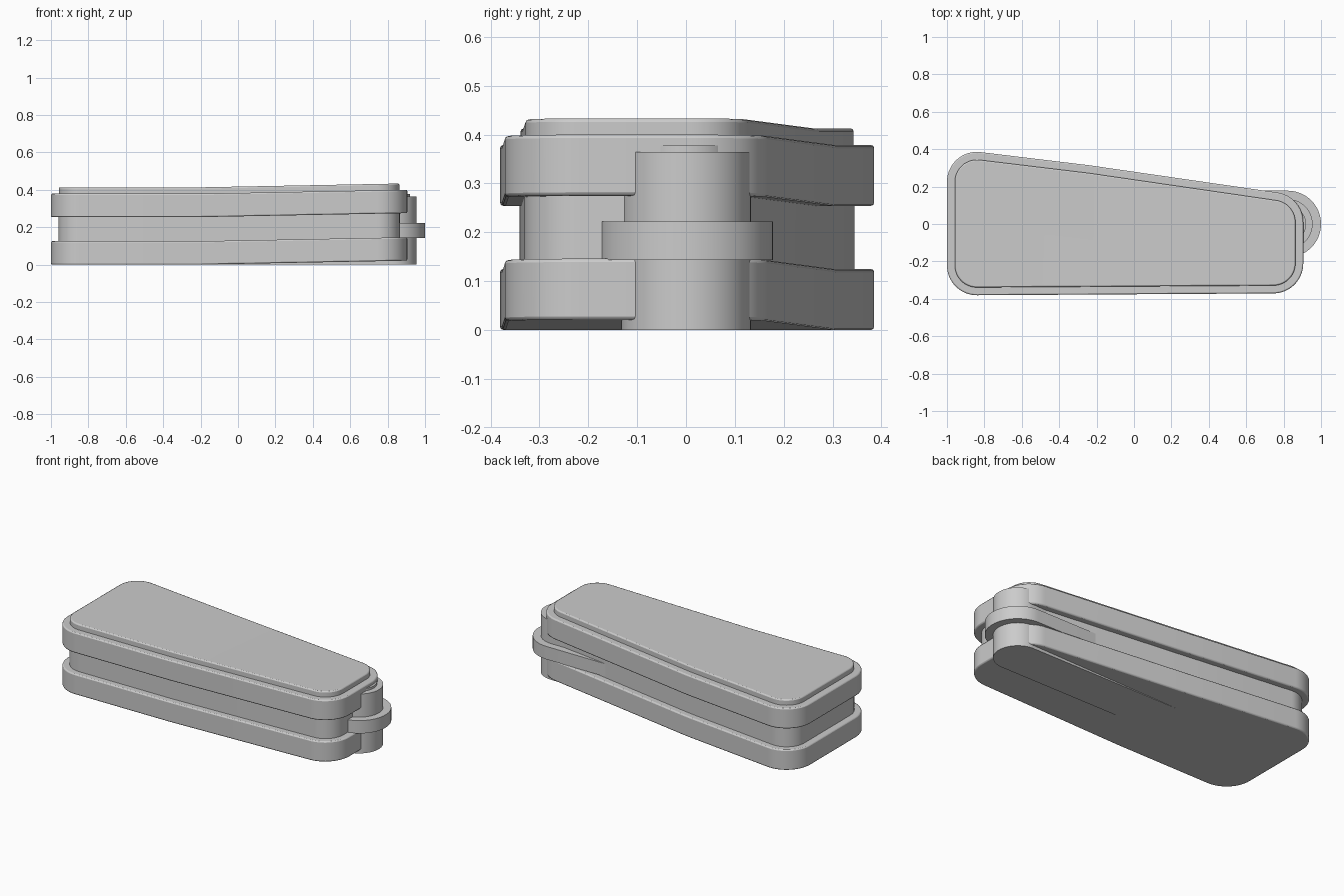
import bpy, bmesh
from math import sin, cos, pi, atan2
from mathutils import Vector

if "Cube" in bpy.data.objects:
    bpy.data.objects.remove(bpy.data.objects["Cube"])

BEND_X = -0.2            # body tilts up slightly beyond this line
RISE = 0.021 / 1.1


def plan(inset):
    """Tapered, rounded plan outline, inset by a given amount."""
    r = 0.16
    corners = [Vector(p) for p in ((-1, -0.382), (0.905, -0.37), (0.905, 0.148),
                                   (-0.24, 0.314), (-1, 0.406))]
    pts = []
    for i, p in enumerate(corners):
        if i == 3:                       # gentle kink on the back edge
            pts.append((p.x, p.y - inset))
            continue
        a = (p - corners[i - 1]).normalized()
        b = (corners[(i + 1) % 5] - p).normalized()
        na, nb = Vector((a.y, -a.x)), Vector((b.y, -b.x))
        centre = p - (na + nb) * (r / (1 + na.dot(nb)))
        t0, t1 = atan2(na.y, na.x), atan2(nb.y, nb.x)
        if t1 < t0:
            t1 += 2 * pi
        for k in range(17):
            t = t0 + (t1 - t0) * k / 16
            pts.append((centre.x + (r - inset) * cos(t),
                        centre.y + (r - inset) * sin(t)))
    return pts


def capsule(radius, cx=0.822, tail=-0.2):
    """Long slot outline rounded at both ends."""
    n = 32
    right = [(cx + radius * cos(t), radius * sin(t))
             for t in (-pi / 2 + pi * k / n for k in range(n + 1))]
    left = [(tail + radius * cos(t), radius * sin(t))
            for t in (pi / 2 + pi * k / n for k in range(n + 1))]
    return right + left


def slab(name, outline, z0, z1, bend=True, bevel=0.007):
    """Extrude an outline between two heights, optionally following the tilt."""
    bm = bmesh.new()
    face = bm.faces.new([bm.verts.new((x, y, z0)) for x, y in outline])
    ext = bmesh.ops.extrude_face_region(bm, geom=[face])
    for v in ext["geom"]:
        if isinstance(v, bmesh.types.BMVert):
            v.co.z = z1
    if bend:
        geom = bm.verts[:] + bm.edges[:] + bm.faces[:]
        bmesh.ops.bisect_plane(bm, geom=geom, plane_co=(BEND_X, 0, 0), plane_no=(1, 0, 0))
        for v in bm.verts:
            v.co.z += max(0, v.co.x - BEND_X) * RISE
    bmesh.ops.recalc_face_normals(bm, faces=bm.faces[:])
    mesh = bpy.data.meshes.new(name)
    bm.to_mesh(mesh)
    bm.free()
    ob = bpy.data.objects.new(name, mesh)
    bpy.context.collection.objects.link(ob)
    if bevel:
        mod = ob.modifiers.new("edge_bevel", "BEVEL")
        mod.width, mod.segments = bevel, 2
        mod.limit_method, mod.angle_limit = "ANGLE", 0.9
    bpy.ops.object.select_all(action="DESELECT")
    ob.select_set(True)
    bpy.context.view_layer.objects.active = ob
    bpy.ops.object.shade_smooth_by_angle(angle=0.6)
    return ob


# Body layers, bottom to top
slab("lower_shell", plan(0), 0.0, 0.125)
slab("recessed_core", plan(0.04), 0.115, 0.265, bevel=0)
slab("upper_shell", plan(0), 0.254, 0.379)
slab("top_plate", plan(0.042), 0.37, 0.413)

# Pivot column at the narrow end, with its ring and cap
slab("pivot_column", capsule(0.133), 0.0, 0.364, bend=False, bevel=0)
slab("pivot_ring", capsule(0.178), 0.143, 0.222, bend=False, bevel=0)
slab("pivot_cap", capsule(0.098), 0.355, 0.378, bend=False, bevel=0)
